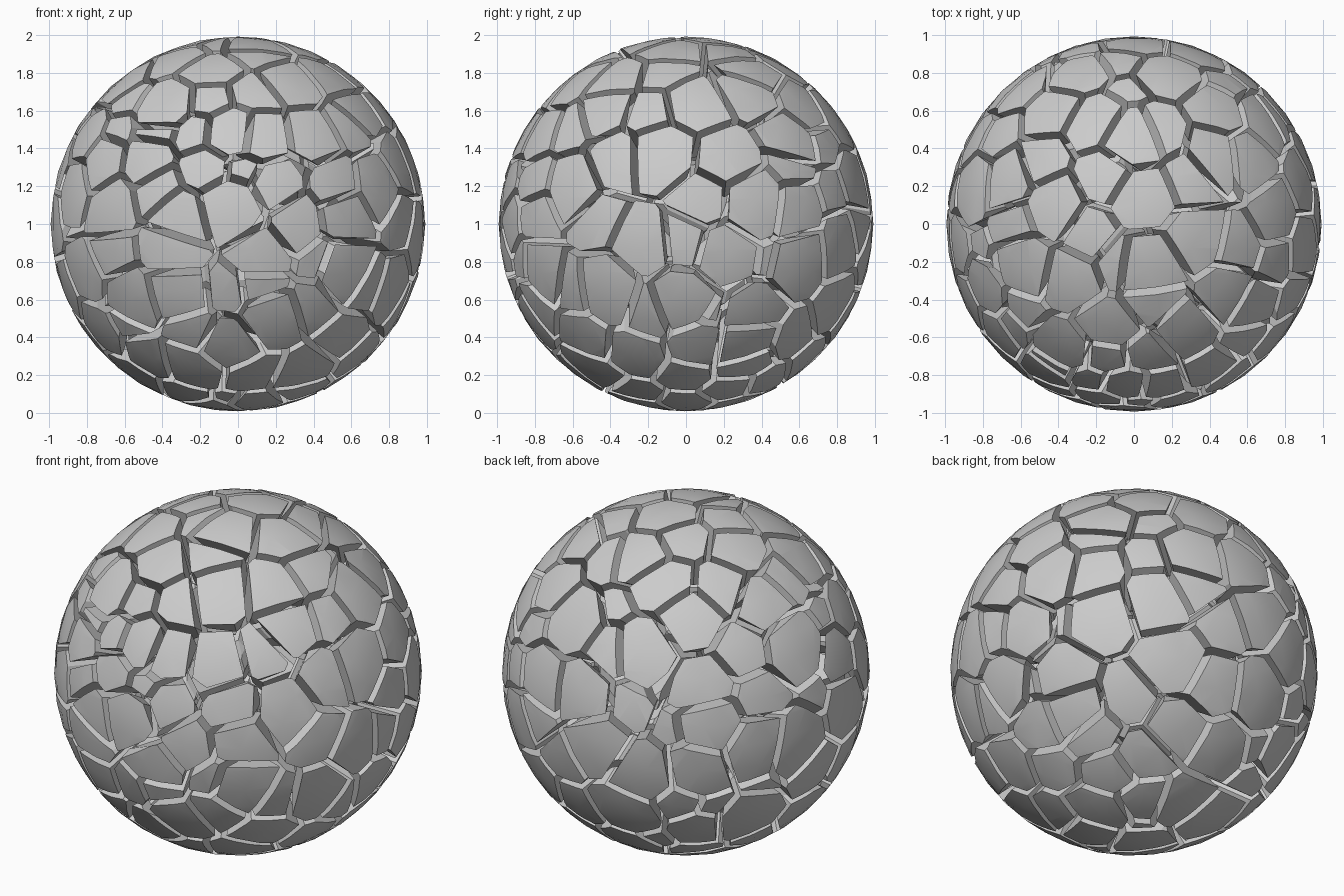
import bpy, bmesh, random
from math import sqrt
from mathutils import Vector

if "Cube" in bpy.data.objects:
    bpy.data.objects.remove(bpy.data.objects["Cube"])

random.seed(11)
RADIUS = 0.992
GAP = 0.02           # half of the crack width
CENTRE = Vector((0, 0, 1))

# plate centres as read in the front (x,z), right (y,z) and top (x,y) views
FRONT = [(.07, .7), (-.22, .5), (.1, .48), (.42, .48), (-.48, .36), (-.17, .31),
         (.18, .22), (.55, .22), (-.7, .1), (-.3, .03), (-.42, .2), (.12, -.17),
         (.32, .0), (.6, .05), (-.35, -.15), (-.06, -.38), (-.32, -.38),
         (.17, -.52), (-.22, -.58), (-.57, -.4), (.42, -.42), (.47, -.22),
         (-.25, -.75), (.1, -.8), (-.5, -.7), (.7, -.35)]
RIGHT = [(-.2, .6), (.05, .64), (-.4, .35), (-.13, .38), (.22, .35), (.55, .5),
         (.1, .12), (-.22, -.12), (0, -.1), (-.22, -.45), (-.03, -.4),
         (.2, -.15), (.63, -.2), (.35, -.5), (.1, -.65), (-.3, -.7),
         (.6, .05), (-.5, .03)]
TOP = [(-.22, .55), (.13, .5), (-.52, .35), (-.15, .27), (.05, .15), (-.45, .1),
       (-.25, -.05), (.32, -.07), (.08, -.23), (-.65, 0), (-.6, -.2),
       (-.35, -.3), (.1, -.42), (.5, -.4), (.2, .8)]


def depth(a, b):
    return sqrt(max(0, 1 - a * a - b * b))


# seeds of the visible plates
dirs = [Vector((a, -depth(a, b), b)) for a, b in FRONT]
dirs += [Vector((depth(a, b), a, b)) for a, b in RIGHT]
dirs += [Vector((a, b, depth(a, b))) for a, b in TOP]
seeds = []
for d in dirs:
    p = d.normalized() * random.uniform(0.83, 0.89)
    if all((p - q).length > 0.12 for q in seeds):
        seeds.append(p)


def scatter(count, r_min, r_max, spacing, limit=999):
    goal = len(seeds) + limit
    for _ in range(count):
        d = Vector([random.gauss(0, 1) for _ in range(3)]).normalized()
        p = d * random.uniform(r_min, r_max)
        if len(seeds) < goal and all((p - q).length > spacing for q in seeds):
            seeds.append(p)


scatter(3000, 0.77, 0.93, 0.22)        # rest of the shell
scatter(2000, 0.77, 0.95, 0.13, 45)    # small shards
scatter(2000, 0.0, 0.66, 0.25)         # core pieces

# sphere that every fragment is cut from
ball = bmesh.new()
bmesh.ops.create_icosphere(ball, subdivisions=4, radius=RADIUS)
for f in ball.faces:
    f.smooth = True
ball_mesh = bpy.data.meshes.new("ball")
ball.to_mesh(ball_mesh)
ball.free()


def slice_off(bm, co, normal):
    cut = bmesh.ops.bisect_plane(
        bm, geom=bm.verts[:] + bm.edges[:] + bm.faces[:], dist=1e-5,
        plane_co=co, plane_no=normal, clear_outer=True)
    rim = [e for e in cut["geom_cut"]
           if isinstance(e, bmesh.types.BMEdge) and e.is_boundary]
    if len(rim) > 2:
        for f in bmesh.ops.edgeloop_fill(bm, edges=rim)["faces"]:
            f.smooth = False


def fragment(index, seed):
    bm = bmesh.new()
    bm.from_mesh(ball_mesh)
    others = sorted((q for q in seeds if q is not seed),
                    key=lambda q: (q - seed).length)
    for q in others:
        half = (q - seed).length / 2
        if not bm.verts or half > max((v.co - seed).length for v in bm.verts) + GAP:
            break
        n = (q - seed).normalized()
        slice_off(bm, (q + seed) / 2 - n * GAP, n)
    if bm.faces:
        bmesh.ops.recalc_face_normals(bm, faces=bm.faces[:])
        mesh = bpy.data.meshes.new(f"fragment_{index:03d}")
        bm.to_mesh(mesh)
        obj = bpy.data.objects.new(mesh.name, mesh)
        obj.location = CENTRE
        bpy.context.collection.objects.link(obj)
    bm.free()


for i, s in enumerate(seeds):
    fragment(i, s)
bpy.data.meshes.remove(ball_mesh)
